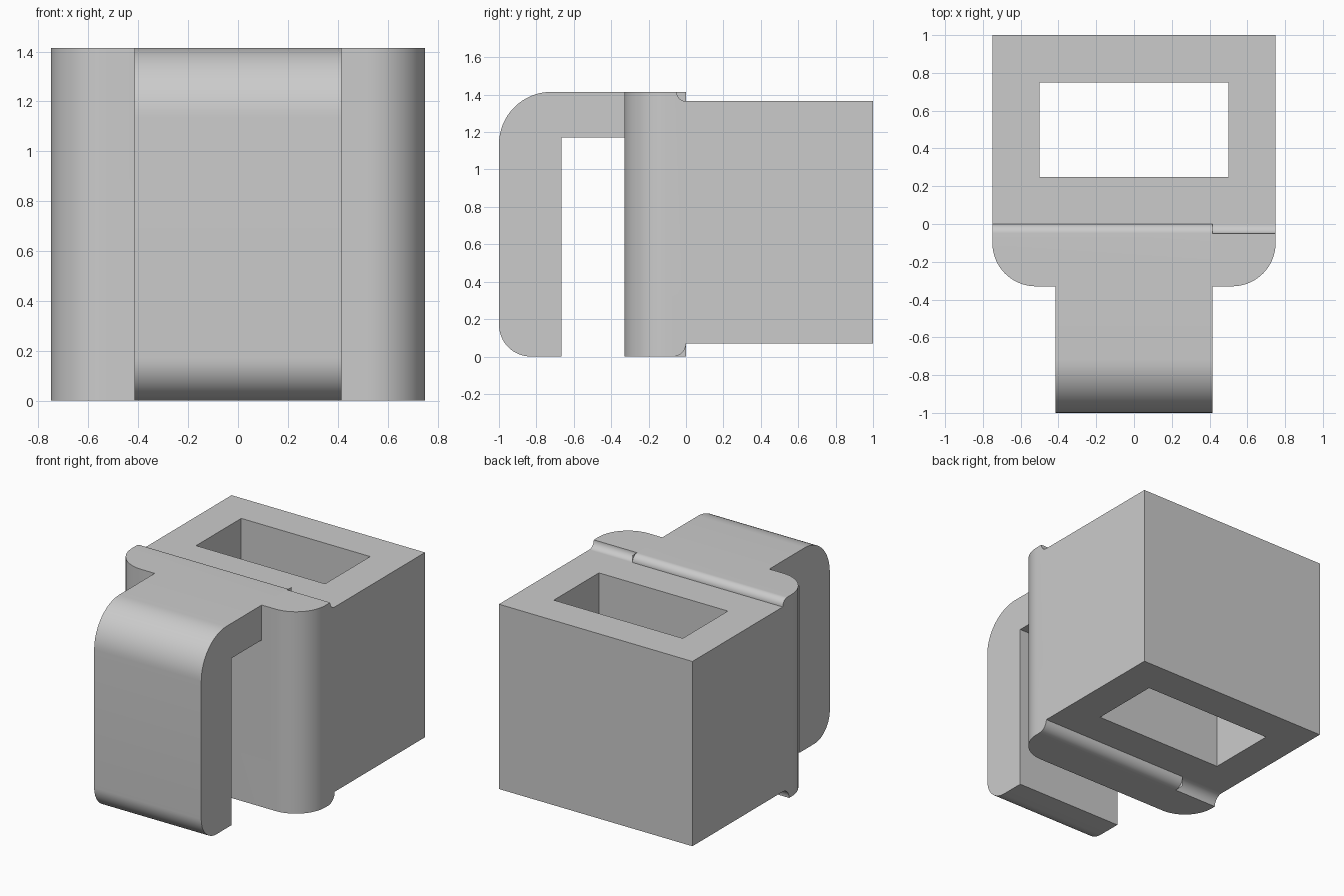
import bpy
import bmesh
from math import cos, sin, radians
from mathutils import Vector

cube = bpy.data.objects.get("Cube")
if cube:
    bpy.data.objects.remove(cube, do_unlink=True)

# Main dimensions
HALF_W = 0.75
HOOK_W = 0.415
TOP = 1.415
BLOCK_LOW, BLOCK_HIGH = 0.07, 1.365
PLATE_FRONT = -0.33
STEPS = 16

grey = bpy.data.materials.new("plain grey")
grey.use_nodes = True
colour = (0.6, 0.6, 0.6, 1)
grey.diffuse_color = colour
grey.node_tree.nodes["Principled BSDF"].inputs["Base Color"].default_value = colour


def arc(cx, cy, r, start, end):
    """Points on an arc, angles in degrees."""
    angles = [radians(start + (end - start) * i / STEPS) for i in range(STEPS + 1)]
    return [(cx + r * cos(a), cy + r * sin(a)) for a in angles]


def prism(name, outline, axis, low, high):
    """Extrude a closed outline: (x, y) along z, or (y, z) along x."""
    def place(p, t):
        return (p[0], p[1], t) if axis == "z" else (t, p[0], p[1])
    bm = bmesh.new()
    face = bm.faces.new([bm.verts.new(place(p, low)) for p in outline])
    grown = bmesh.ops.extrude_face_region(bm, geom=[face])
    shift = Vector(place((0, 0), high - low))
    verts = [v for v in grown["geom"] if isinstance(v, bmesh.types.BMVert)]
    bmesh.ops.translate(bm, verts=verts, vec=shift)
    bmesh.ops.recalc_face_normals(bm, faces=bm.faces)
    mesh = bpy.data.meshes.new(name)
    bm.to_mesh(mesh)
    bm.free()
    mesh.materials.append(grey)
    obj = bpy.data.objects.new(name, mesh)
    bpy.context.collection.objects.link(obj)
    return obj


def combine(target, other, operation):
    """Apply a boolean and discard the second solid."""
    mod = target.modifiers.new("combine", "BOOLEAN")
    mod.operation, mod.object, mod.solver = operation, other, "EXACT"
    bpy.context.view_layer.objects.active = target
    bpy.ops.object.modifier_apply(modifier=mod.name)
    bpy.data.objects.remove(other, do_unlink=True)


def rectangle(x0, x1, y0, y1):
    return [(x0, y0), (x1, y0), (x1, y1), (x0, y1)]


# Plate with rounded vertical front corners
r = 0.23
cy = PLATE_FRONT + r
outline = [(HALF_W, 0), (-HALF_W, 0)]
outline += arc(-HALF_W + r, cy, r, 180, 270) + arc(HALF_W - r, cy, r, 270, 360)
bracket = prism("clip_bracket", outline, "z", 0, TOP)

# Back edges: rounded over most of the width, hollowed beyond one hook side
far = HALF_W + 0.1
for edge, step, sign in ((TOP, TOP - BLOCK_HIGH, 1), (0, BLOCK_LOW, -1)):
    out = edge + sign * 0.1
    quarter = arc(-step, edge - sign * step, step, 0, sign * 90)
    rounded = quarter + [(-step, out), (0.1, out), (0.1, edge - sign * step)]
    hollow = arc(0, edge, step, sign * 270, sign * 180)
    hollow += [(-step, out), (0.1, out), (0.1, edge - sign * step)]
    for profile, ends in ((rounded, (-far, HOOK_W)), (hollow, (HOOK_W, far))):
        low, high = sorted(sign * e for e in ends)
        combine(bracket, prism("edge_cutter", profile, "x", low, high), "DIFFERENCE")

# Hook reaching forward and down
inner = -0.665
profile = [(-0.2, TOP)] + arc(-0.72, TOP - 0.28, 0.28, 90, 180)
profile += arc(-0.83, 0.17, 0.17, 180, 270)
profile += [(inner, 0), (inner, 1.17), (-0.2, 1.17)]
combine(bracket, prism("hook", profile, "x", -HOOK_W, HOOK_W), "UNION")

# Square sleeve with a rectangular slot
sleeve = prism("sleeve", rectangle(-HALF_W, HALF_W, -0.15, 1), "z", BLOCK_LOW, BLOCK_HIGH)
# Trim the overlap so the sleeve meets the plate flush at its back
front_trim = prism("trim", rectangle(-1, 1, -0.5, 0), "z", -0.1, TOP + 0.1)
combine(sleeve, front_trim, "DIFFERENCE")
slot = prism("slot_cutter", rectangle(-0.5, 0.5, 0.25, 0.75), "z", -0.1, TOP + 0.1)
combine(sleeve, slot, "DIFFERENCE")
combine(bracket, sleeve, "UNION")

bpy.ops.object.select_all(action="DESELECT")
bracket.select_set(True)
bpy.context.view_layer.objects.active = bracket
bpy.ops.object.shade_smooth_by_angle(angle=radians(30))
